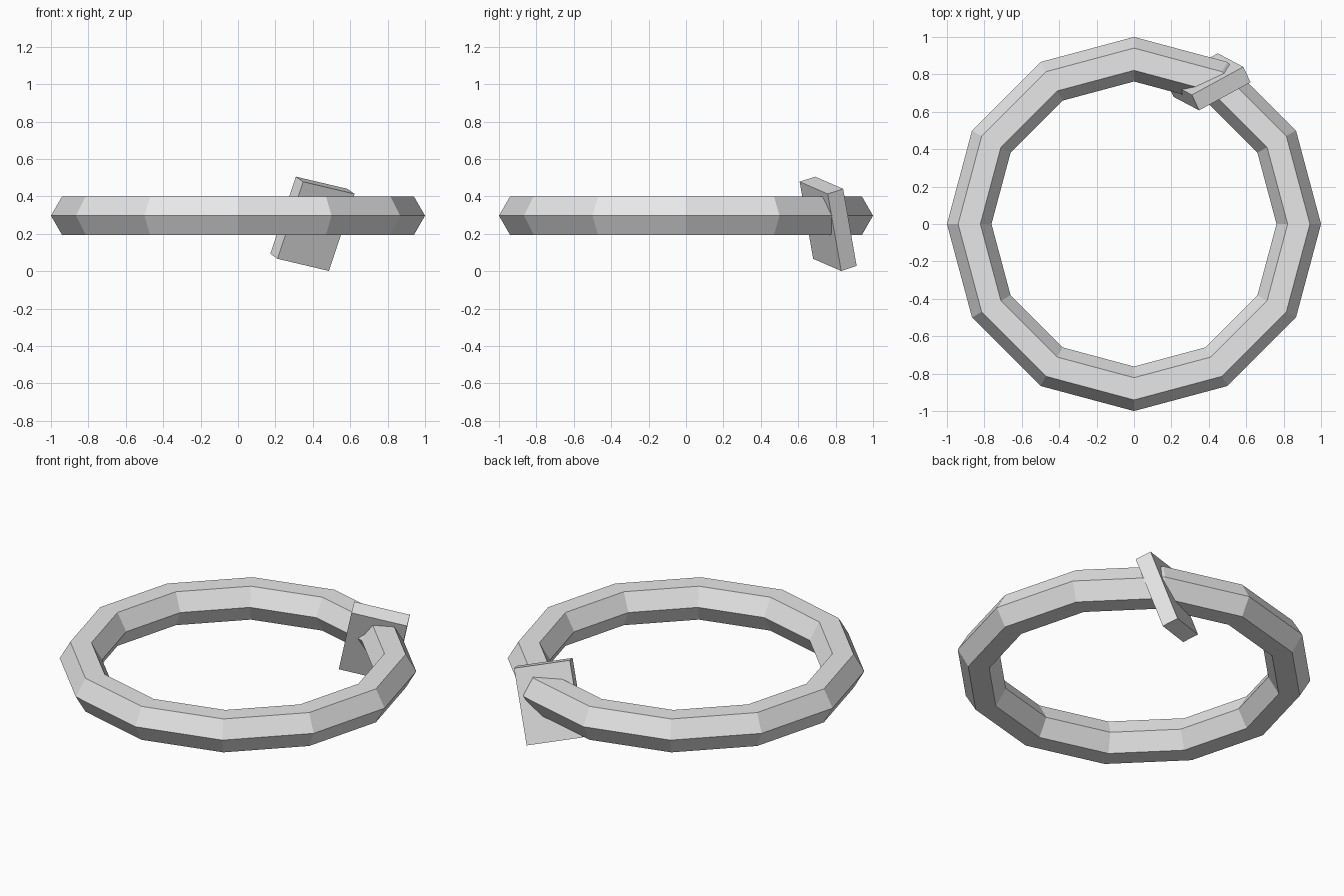
import bpy
from mathutils import Matrix, Vector

if "Cube" in bpy.data.objects:
    bpy.data.objects.remove(bpy.data.objects["Cube"])

grey = bpy.data.materials.new("light grey")
grey.diffuse_color = (0.8, 0.8, 0.8, 1)
grey.use_nodes = True
grey.node_tree.nodes["Principled BSDF"].inputs["Base Color"].default_value = grey.diffuse_color

# Ring: twelve segments with a hexagonal section
bpy.ops.mesh.primitive_torus_add(major_segments=12, minor_segments=6,
                                 major_radius=0.881, minor_radius=0.119,
                                 location=(0, 0, 0.297))
ring = bpy.context.object
ring.name = "ring"

# Clasp plate: tilted slab that the ring passes through
length = Vector((0.275, 0.15, -0.065)).normalized()
height = Vector((0.14, -0.07, 0.41))
height = (height - height.project(length)).normalized()
depth = height.cross(length)
bpy.ops.mesh.primitive_cube_add(size=1)
plate = bpy.context.object
plate.name = "clasp_plate"
rotation = Matrix((length, depth, height)).transposed().to_4x4()
plate.matrix_world = (Matrix.Translation((0.398, 0.76, 0.2535)) @ rotation
                      @ Matrix.Diagonal((0.32, 0.095, 0.44, 1)))

for part in (ring, plate):
    part.data.materials.append(grey)
    part.data.shade_flat()
